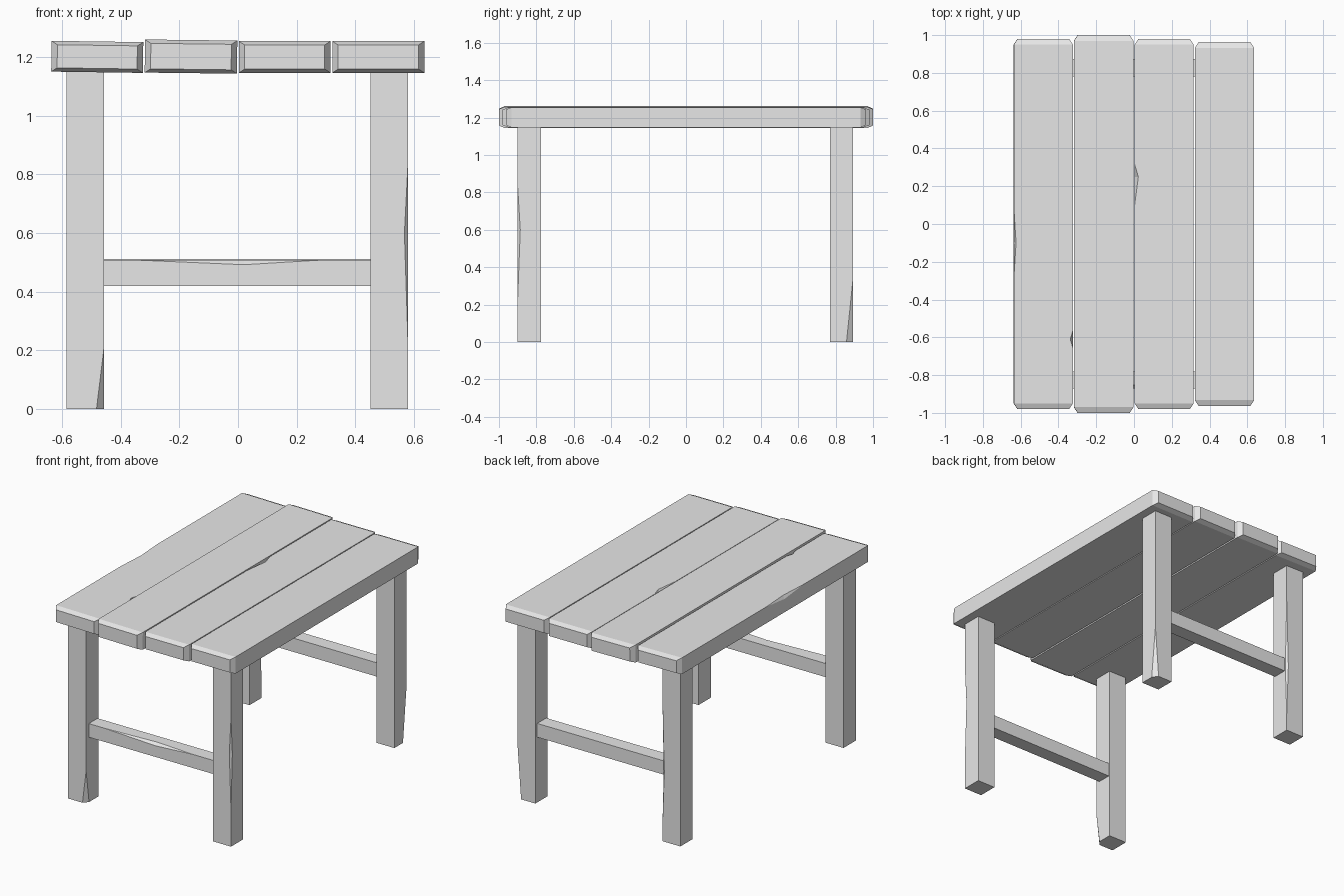
import bpy, bmesh
from mathutils import Matrix, Vector

if "Cube" in bpy.data.objects:
    bpy.data.objects.remove(bpy.data.objects["Cube"])

wood = bpy.data.materials.new("plain_grey")
wood.diffuse_color = (0.8, 0.8, 0.8, 1)
wood.use_nodes = True
wood.node_tree.nodes["Principled BSDF"].inputs["Base Color"].default_value = wood.diffuse_color


def add_object(name, bm):
    bmesh.ops.recalc_face_normals(bm, faces=bm.faces[:])
    me = bpy.data.meshes.new(name)
    bm.to_mesh(me)
    bm.free()
    ob = bpy.data.objects.new(name, me)
    bpy.context.collection.objects.link(ob)
    me.materials.append(wood)
    return ob


def box(name, lo, hi):
    bm = bmesh.new()
    bmesh.ops.create_cube(bm, size=1)
    lo, hi = Vector(lo), Vector(hi)
    for v in bm.verts:
        v.co = [(lo[i] + hi[i]) / 2 + v.co[i] * (hi[i] - lo[i]) for i in range(3)]
    return add_object(name, bm)


def plank(name, x0, x1, half, z0, z1):
    # board along y whose ends taper to a smaller rectangle
    bm = bmesh.new()
    rings = []
    for y, dx, dz in ((-half, .02, .013), (-half + .03, 0, 0),
                      (half - .03, 0, 0), (half, .02, .013)):
        rings.append([bm.verts.new(p) for p in (
            (x0 + dx, y, z0 + dz), (x1 - dx, y, z0 + dz),
            (x1 - dx, y, z1 - dz), (x0 + dx, y, z1 - dz))])
    for a, b in zip(rings, rings[1:]):
        for i in range(4):
            j = (i + 1) % 4
            bm.faces.new((a[i], a[j], b[j], b[i]))
    bm.faces.new(rings[0])
    bm.faces.new(rings[-1])
    return add_object(name, bm)


def chip(ob, axis, corner, signs, start, end, peak, d1, d2):
    # cut a worn notch out of the edge that runs along axis at corner
    others = [i for i in range(3) if i != axis]

    def pt(along, u, v):
        p = [0, 0, 0]
        p[axis] = along
        p[others[0]] = corner[0] + signs[0] * u
        p[others[1]] = corner[1] + signs[1] * v
        return p
    bm = bmesh.new()
    for p in (pt(start, .0005, .0005), pt(end, .0005, .0005),
              pt(peak, -1.5 * d1, .5 * d2), pt(peak, .5 * d1, -1.5 * d2)):
        bm.verts.new(p)
    bmesh.ops.convex_hull(bm, input=bm.verts[:])
    cutter = add_object("chip_cutter", bm)
    cutter.hide_render = True
    mod = ob.modifiers.new("chip", 'BOOLEAN')
    mod.operation = 'DIFFERENCE'
    mod.solver = 'EXACT'
    mod.object = cutter
    bpy.context.view_layer.objects.active = ob
    bpy.ops.object.modifier_apply(modifier=mod.name)
    bpy.data.objects.remove(cutter)


def roll(ob, centre, angle):
    c = Vector(centre)
    ob.data.transform(Matrix.Translation(c) @ Matrix.Rotation(angle, 4, 'Y')
                      @ Matrix.Translation(-c))


# table top planks
p1 = plank("plank_outer_left", -.637, -.324, .98, 1.149, 1.254)
p2 = plank("plank_inner_left", -.318, -.003, 1.0, 1.146, 1.259)
p3 = plank("plank_inner_right", .003, .316, .98, 1.147, 1.255)
p4 = plank("plank_outer_right", .322, .636, .963, 1.147, 1.255)
chip(p1, 1, (-.637, 1.254), (-1, 1), -.3, .1, -.1, .012, .02)
chip(p1, 1, (-.324, 1.254), (1, 1), -.66, -.56, -.61, .014, .03)
chip(p3, 1, (.003, 1.255), (-1, 1), .09, .32, .25, .02, .03)
roll(p1, (-.48, 0, 1.2), .014)
roll(p2, (-.16, 0, 1.2), .012)

# legs
fl = box("front_left_leg", (-.585, -.9, 0), (-.457, -.775, 1.15))
fr = box("front_right_leg", (.453, -.9, 0), (.58, -.775, 1.15))
bl = box("back_left_leg", (-.585, .77, 0), (-.457, .893, 1.15))
br = box("back_right_leg", (.453, .77, 0), (.58, .893, 1.15))
chip(fl, 2, (-.457, -.9), (1, -1), -.22, .22, 0, .026, .03)
chip(fr, 2, (.58, -.9), (1, -1), .2, .85, .6, .012, .014)
chip(bl, 2, (-.457, .893), (1, 1), .08, .95, .45, .013, .013)
chip(br, 2, (.58, .893), (1, 1), -.35, .35, 0, .025, .035)

# cross rails between the legs
fs = box("front_rail", (-.47, -.872, .42), (.467, -.782, .508))
box("back_rail", (-.47, .782, .422), (.467, .874, .511))
chip(fs, 0, (-.872, .508), (-1, 1), -.37, .3, .02, .02, .016)
